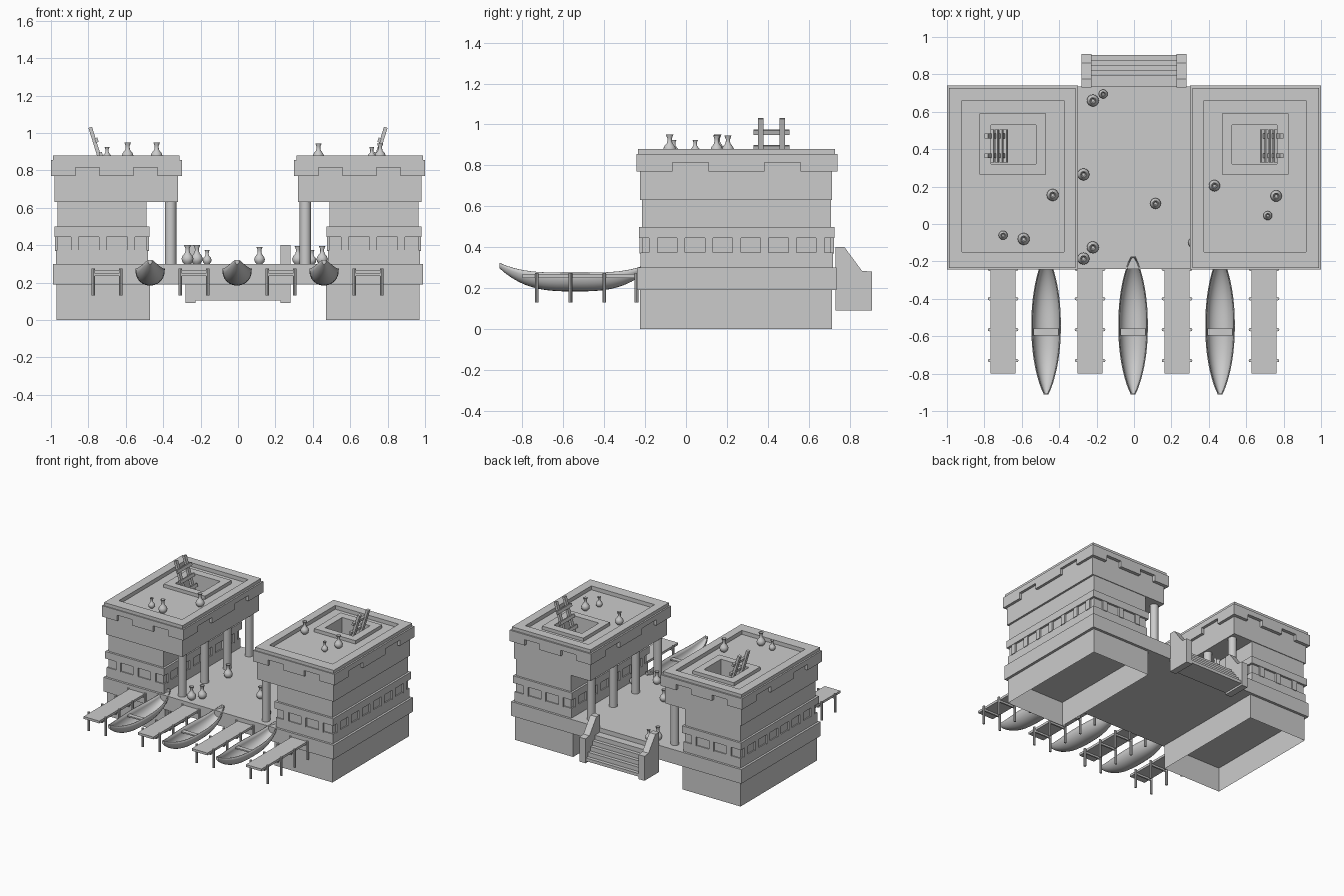
import bpy, bmesh, math
from mathutils import Vector, Matrix

if "Cube" in bpy.data.objects:
    bpy.data.objects.remove(bpy.data.objects["Cube"])


def finish(name, bm, mirror=False, smooth=False):
    bmesh.ops.recalc_face_normals(bm, faces=bm.faces[:])
    me = bpy.data.meshes.new(name)
    bm.to_mesh(me)
    bm.free()
    ob = bpy.data.objects.new(name, me)
    bpy.context.collection.objects.link(ob)
    if mirror:
        m = ob.modifiers.new("mirror", 'MIRROR')
        m.use_mirror_merge = False
    if smooth:
        bpy.context.view_layer.objects.active = ob
        ob.select_set(True)
        bpy.ops.object.shade_smooth_by_angle(angle=math.radians(40))
        ob.select_set(False)
    return ob


def box(bm, x0, x1, y0, y1, z0, z1):
    m = Matrix.LocRotScale(((x0+x1)/2, (y0+y1)/2, (z0+z1)/2), None, (x1-x0, y1-y0, z1-z0))
    return bmesh.ops.create_cube(bm, size=1, matrix=m)['verts']


def frame(bm, outer, inner, z0, z1):
    """Rectangular ring; rectangles are (x0, x1, y0, y1)."""
    def ring(r, z):
        a, b, c, d = r
        return [bm.verts.new((x, y, z)) for x, y in ((a, c), (b, c), (b, d), (a, d))]
    rings = [ring(outer, z0), ring(outer, z1), ring(inner, z1), ring(inner, z0)]
    for k in range(4):
        p, q = rings[k], rings[(k+1) % 4]
        for i in range(4):
            j = (i+1) % 4
            bm.faces.new((p[i], p[j], q[j], q[i]))


def grow(r, d):
    return (r[0]-d, r[1]+d, r[2]-d, r[3]+d)


# Foundations, open underneath
bm = bmesh.new()
box(bm, .47, .97, -.225, .715, 0, .19)
bmesh.ops.delete(bm, geom=[f for f in bm.faces if f.calc_center_median().z < .01], context='FACES')
finish("foundation", bm, mirror=True)

# Deck between and under the towers
bm = bmesh.new()
box(bm, -.99, .99, -.24, .735, .19, .3)
finish("deck", bm)

# Lower storeys with ledge and small posts
wall = (.49, .965, -.215, .71)
bm = bmesh.new()
box(bm, *wall, .3, .63)
finish("lower_wall", bm, mirror=True)
bm = bmesh.new()
box(bm, *grow(wall, .008), .3, .375)
box(bm, *grow(wall, .016), .445, .5)
finish("wall_ledges", bm, mirror=True)
bm = bmesh.new()
for x in (.572, .722, .872):
    for y in (wall[2], wall[3]):
        box(bm, x-.02, x+.02, y-.013, y+.013, .37, .45)
for i in range(7):
    y = -.16 + i*.136
    for x in (wall[0], wall[1]):
        box(bm, x-.013, x+.013, y-.02, y+.02, .37, .45)
finish("wall_posts", bm, mirror=True)

# Upper storeys with a hatch opening in the roof
body = (.322, .98, -.225, .715)
hole = (.525, .765, .32, .53)
bm = bmesh.new()
box(bm, *body, .63, .68)
frame(bm, body, hole, .68, .85)
finish("upper_storey", bm, mirror=True)
bm = bmesh.new()
frame(bm, (.47, .825, .265, .59), hole, .845, .876)
finish("hatch_rim", bm, mirror=True)
bm = bmesh.new()
frame(bm, (.312, .988, -.235, .728), (.375, .92, -.15, .66), .845, .88)
finish("parapet", bm, mirror=True)

# Stepped trim hanging below the parapet
o = (.3, 1.0, -.243, .74)
t = .025
bm = bmesh.new()
frame(bm, o, grow(o, -t), .815, .855)
for x0, x1 in ((o[0], .43), (.56, .74), (.87, o[1])):
    box(bm, x0, x1, o[2], o[2]+t, .77, .815)
    box(bm, x0, x1, o[3]-t, o[3], .77, .815)
for y0, y1 in ((o[2]+t, -.065), (.11, .385), (.56, o[3]-t)):
    box(bm, o[0], o[0]+t, y0, y1, .77, .815)
    box(bm, o[1]-t, o[1], y0, y1, .77, .815)
finish("stepped_trim", bm, mirror=True)

# Columns carrying the overhang
bm = bmesh.new()
for y in (-.17, .105, .38, .65):
    bmesh.ops.create_cone(bm, cap_ends=True, segments=20, radius1=.03, radius2=.03, depth=.33,
                          matrix=Matrix.Translation((.36, y, .465)))
finish("columns", bm, mirror=True, smooth=True)

# Roof ladders leaning out of the hatches
bm = bmesh.new()
low, top = Vector((.685, 0, .69)), Vector((.79, 0, 1.03))
mid = (low+top)/2
tilt = Matrix.Translation(mid) @ Matrix.Rotation(math.atan2(top.x-low.x, top.z-low.z), 4, 'Y')
L = (top-low).length
vs = []
for y in (.365, .47):
    vs += box(bm, -.01, .01, y-.013, y+.013, -L/2, L/2)
for i in range(4):
    z = L/2 - .075 - i*.08
    vs += box(bm, -.02, -.004, .33, .505, z-.012, z+.012)
bmesh.ops.transform(bm, matrix=tilt, verts=vs)
finish("ladder", bm, mirror=True)

# Back stairs: side walls and steps
side = [(.73, .09), (.91, .09), (.91, .28), (.86, .285), (.775, .4), (.73, .4)]
bm = bmesh.new()
f = bm.faces.new([bm.verts.new((.228, y, z)) for y, z in side])
ext = bmesh.ops.extrude_face_region(bm, geom=[f])['geom']
bmesh.ops.translate(bm, vec=(.052, 0, 0), verts=[v for v in ext if isinstance(v, bmesh.types.BMVert)])
finish("stair_side", bm, mirror=True)
bm = bmesh.new()
for i in range(5):
    z = .265 - i*.034
    box(bm, -.23, .23, .73, .795 + i*.027, z-.034 if i < 4 else .105, z)
finish("stair_steps", bm)

# Docks with legs and cross beams
for n, x in enumerate((-.70, -.235, .23, .695)):
    bm = bmesh.new()
    box(bm, x-.067, x+.067, -.8, -.235, .25, .268)
    finish(f"dock_planks_{n+1}", bm)
    bm = bmesh.new()
    for y in (-.73, -.565, -.4, -.242):
        for s in (-1, 1):
            bmesh.ops.create_cone(bm, cap_ends=True, segments=8, radius1=.009, radius2=.009, depth=.145,
                                  matrix=Matrix.Translation((x+s*.073, y, .2025)))
        box(bm, x-.073, x+.073, y-.006, y+.006, .236, .25)
    finish(f"dock_legs_{n+1}", bm, smooth=True)

# Boats: lofted hulls with one seat
NS, NP = 24, 12
for n, cx in enumerate((-.47, -.005, .46)):
    bm = bmesh.new()
    rows = []
    for i in range(NS+1):
        u = -1 + 2*i/NS
        y = -.543 + .367*u
        a = abs(u)
        w = .01 + .066*max(0, 1-a**2.2)**.9
        rim = .275 + .047*a**3.5
        keel = .187 + .112*a**3
        rows.append([bm.verts.new((cx - w*math.cos(math.pi*j/NP), y,
                                   rim - (rim-keel)*math.sin(math.pi*j/NP)**.8)) for j in range(NP+1)])
    for p, q in zip(rows, rows[1:]):
        for j in range(NP):
            bm.faces.new((p[j], p[j+1], q[j+1], q[j]))
    bm.faces.new(rows[0])
    bm.faces.new(rows[-1][::-1])
    ob = finish(f"boat_hull_{n+1}", bm, smooth=True)
    sol = ob.modifiers.new("thickness", 'SOLIDIFY')
    sol.thickness = .006
    sol.offset = 0
    bm = bmesh.new()
    box(bm, cx-.066, cx+.066, -.595, -.56, .25, .26)
    finish(f"boat_seat_{n+1}", bm)

# Clay pots on the deck and roofs: x, y, floor height, scale
profile = [(0, 0), (.018, 0), (.028, .012), (.032, .028), (.026, .044), (.014, .058),
           (.011, .07), (.011, .082), (.018, .1), (.014, .1), (.008, .085), (0, .082)]
pots = [(-.22, .66, .3, 1), (-.165, .695, .3, .75), (-.27, .265, .3, 1), (.115, .11, .3, .9),
        (-.22, -.125, .3, 1), (-.27, -.185, .3, 1), (.32, -.1, .3, .95), (.395, .05, .3, .75),
        (.45, .0, .3, .95), (-.435, .155, .85, 1), (-.7, -.06, .85, .75), (-.59, -.08, .85, 1),
        (.43, .205, .85, .95), (.76, .15, .85, .95), (.715, .045, .85, .75)]
for n, (x, y, z, s) in enumerate(pots):
    bm = bmesh.new()
    vs = [bm.verts.new((x+r*s, y, z+h*s)) for r, h in profile]
    es = [bm.edges.new(e) for e in zip(vs, vs[1:])]
    bmesh.ops.spin(bm, geom=vs+es, cent=(x, y, z), axis=(0, 0, 1), angle=2*math.pi, steps=16)
    bmesh.ops.remove_doubles(bm, verts=bm.verts[:], dist=.0002)
    finish(f"pot_{n+1}", bm, smooth=True)
